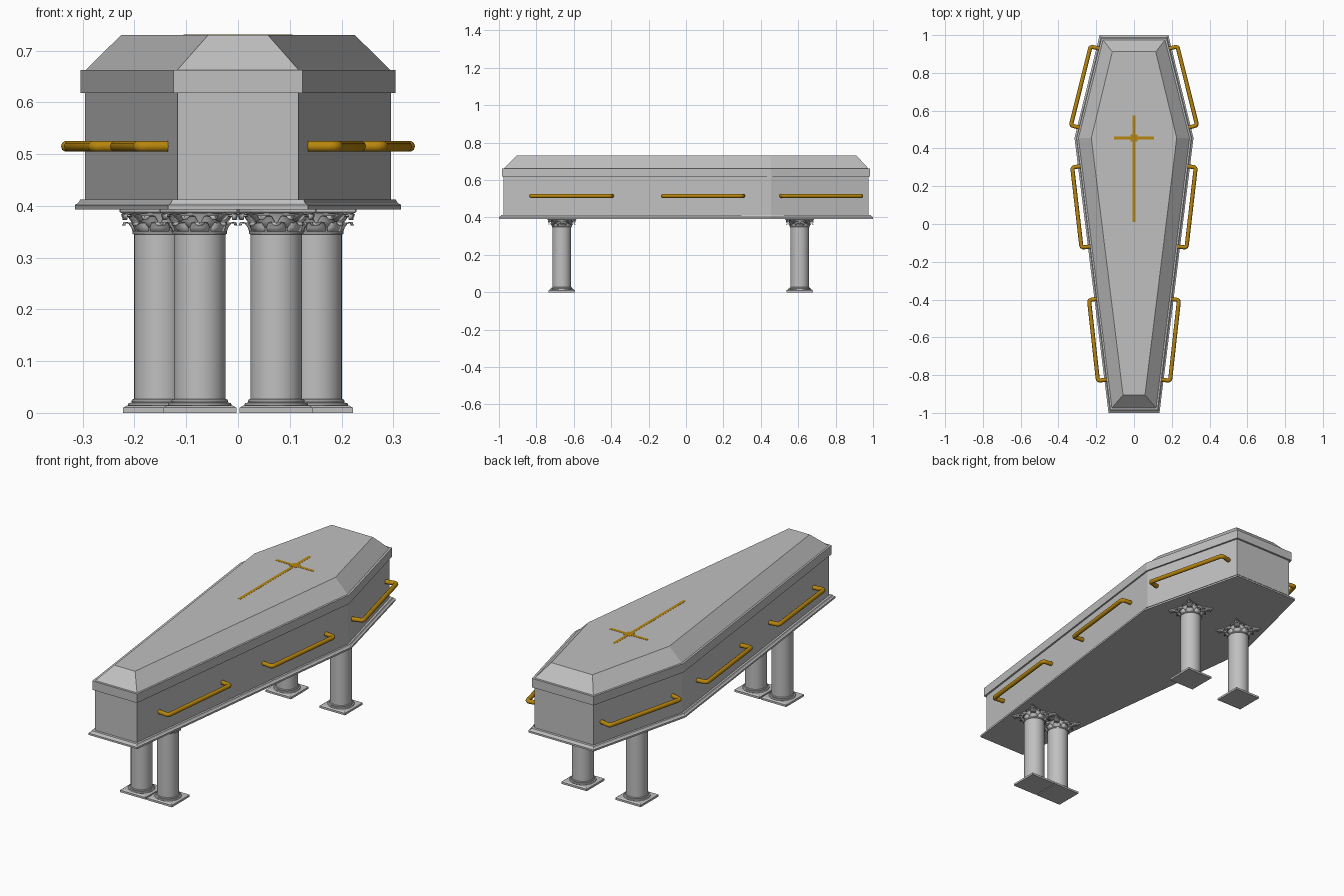
import bpy
import bmesh
from math import sin, cos, pi, radians
from mathutils import Vector, Matrix

old = bpy.data.objects.get("Cube")
if old:
    bpy.data.objects.remove(old, do_unlink=True)


def material(name, rgb, roughness):
    m = bpy.data.materials.new(name)
    m.use_nodes = True
    m.diffuse_color = (*rgb, 1)
    bsdf = m.node_tree.nodes["Principled BSDF"]
    bsdf.inputs["Base Color"].default_value = (*rgb, 1)
    bsdf.inputs["Roughness"].default_value = roughness
    return m


STONE = material("silver_grey", (0.527, 0.527, 0.527), 0.6)
GOLD = material("dark_gold", (0.479, 0.238, 0.004), 0.5)


def make_object(name, bm, mat, smooth=False):
    mesh = bpy.data.meshes.new(name)
    bm.to_mesh(mesh)
    bm.free()
    mesh.materials.append(mat)
    ob = bpy.data.objects.new(name, mesh)
    bpy.context.collection.objects.link(ob)
    if smooth:
        bpy.ops.object.select_all(action="DESELECT")
        ob.select_set(True)
        bpy.context.view_layer.objects.active = ob
        bpy.ops.object.shade_smooth_by_angle(angle=radians(35))
    return ob


def loft(bm, rings):
    """Skin a stack of equal-sized rings and cap both ends."""
    loops = [[bm.verts.new(p) for p in ring] for ring in rings]
    n = len(loops[0])
    for a, b in zip(loops, loops[1:]):
        for i in range(n):
            j = (i + 1) % n
            bm.faces.new((a[i], a[j], b[j], b[i]))
    bm.faces.new(loops[0][::-1])
    bm.faces.new(loops[-1])


def circle(r, z, n=32):
    return [(r * cos(2 * pi * i / n), r * sin(2 * pi * i / n), z) for i in range(n)]


def square(h, z):
    return [(-h, -h, z), (h, -h, z), (h, h, z), (-h, h, z)]


def coffin_ring(foot, foot_y, mid, head, head_y, z):
    """Six-sided coffin outline, widest at the shoulders."""
    right = [(foot, -foot_y, z), (mid, 0.455, z), (head, head_y, z)]
    return right + [(-x, y, z) for x, y, z in reversed(right)]


def coffin_part(name, *rings):
    bm = bmesh.new()
    loft(bm, [coffin_ring(*r) for r in rings])
    return make_object(name, bm, STONE)


# Coffin: bottom moulding, box, lid rim and bevelled lid
coffin_part("bottom_moulding",
            (0.135, 1.0, 0.315, 0.182, 1.0, 0.393),
            (0.135, 1.0, 0.315, 0.182, 1.0, 0.402),
            (0.130, 0.993, 0.309, 0.177, 0.993, 0.405),
            (0.127, 0.988, 0.305, 0.174, 0.988, 0.412))
coffin_part("coffin_box",
            (0.117, 0.975, 0.296, 0.165, 0.975, 0.41),
            (0.117, 0.975, 0.296, 0.165, 0.975, 0.62))
coffin_part("lid_rim",
            (0.125, 0.985, 0.304, 0.172, 0.985, 0.618),
            (0.125, 0.985, 0.304, 0.172, 0.985, 0.663))
coffin_part("lid_top",
            (0.117, 0.974, 0.294, 0.164, 0.974, 0.663),
            (0.058, 0.905, 0.226, 0.115, 0.912, 0.730))


def plate(name, x0, x1, y0, y1, z0, z1):
    bm = bmesh.new()
    loft(bm, [[(x0, y0, z), (x1, y0, z), (x1, y1, z), (x0, y1, z)] for z in (z0, z1)])
    return make_object(name, bm, GOLD)


# Inlaid cross on the lid
plate("cross_upright", -0.008, 0.008, 0.01, 0.575, 0.728, 0.7306)
plate("cross_arm", -0.105, 0.105, 0.447, 0.463, 0.728, 0.7308)
plate("cross_centre", -0.019, 0.019, 0.436, 0.474, 0.728, 0.7312)


def handle(name, points, side):
    """Round bar with softened elbows, its two ends set into the wall."""
    p = [Vector((side * x, y, 0.515)) for x, y in points]
    path = [p[0]]
    for a, corner, b in zip(p, p[1:], p[2:]):
        start = corner + (a - corner).normalized() * 0.014
        end = corner + (b - corner).normalized() * 0.014
        for t in (0, 0.25, 0.5, 0.75, 1):
            path.append(start.lerp(corner, t).lerp(corner.lerp(end, t), t))
    path.append(p[-1])
    curve = bpy.data.curves.new(name, "CURVE")
    curve.dimensions = "3D"
    curve.bevel_depth = 0.0108
    curve.bevel_resolution = 3
    curve.use_fill_caps = True
    spline = curve.splines.new("POLY")
    spline.points.add(len(path) - 1)
    for pt, co in zip(spline.points, path):
        pt.co = (*co, 1)
    curve.materials.append(GOLD)
    bpy.context.collection.objects.link(bpy.data.objects.new(name, curve))


# Three carrying handles on each side
HANDLES = {
    "foot": [(0.13, -0.822), (0.191, -0.83), (0.238, -0.402), (0.18, -0.395)],
    "middle": [(0.22, -0.118), (0.278, -0.125), (0.327, 0.3), (0.27, 0.307)],
    "head": [(0.275, 0.507), (0.334, 0.522), (0.23, 0.94), (0.17, 0.925)],
}
for side, word in ((1, "left"), (-1, "right")):
    for place, points in HANDLES.items():
        handle(f"{place}_handle_{word}", points, side)


def leaf(bm, angle, profile):
    """Curling leaf with a raised rib; profile holds radius, height, half width."""
    turn = Matrix.Rotation(angle, 3, "Z")
    rows = []
    for r, z, w in profile:
        strip = [(r - 0.003, -w, z), (r + 0.001, 0, z), (r - 0.003, w, z)]
        rows.append([bm.verts.new(turn @ Vector(c)) for c in strip])
    for a, b in zip(rows, rows[1:]):
        for i in range(2):
            bm.faces.new((a[i], a[i + 1], b[i + 1], b[i]))


LOWER_LEAF = [(0.051, 0.348, 0.017), (0.054, 0.358, 0.019), (0.060, 0.366, 0.016),
              (0.068, 0.367, 0.010), (0.070, 0.362, 0.004)]
UPPER_LEAF = [(0.053, 0.358, 0.017), (0.056, 0.370, 0.018), (0.064, 0.379, 0.015),
              (0.074, 0.380, 0.009), (0.076, 0.374, 0.004)]
CORNER_LEAF = [(0.056, 0.370, 0.014), (0.070, 0.382, 0.013), (0.088, 0.385, 0.011),
               (0.099, 0.382, 0.008), (0.096, 0.374, 0.005)]


def abacus_ring(scale, z):
    """Square slab outline with hollowed sides and clipped corners."""
    ring = []
    for k in range(4):
        turn = Matrix.Rotation(k * pi / 2, 3, "Z")
        for t in (-0.95, -0.6, -0.3, 0, 0.3, 0.6, 0.95):
            p = Vector((t * 0.08, -(0.055 + 0.025 * t * t), 0)) * scale
            ring.append(turn @ p + Vector((0, 0, z)))
    return ring


def column(name, x, y):
    # Square plinth with a sloped top
    bm = bmesh.new()
    loft(bm, [square(0.071, 0), square(0.071, 0.010), square(0.064, 0.014)])
    plinth = make_object(name + "_plinth", bm, STONE)

    # Turned base mouldings, shaft and capital bell
    bm = bmesh.new()
    profile = [(0.060, 0.012), (0.062, 0.015), (0.060, 0.019), (0.054, 0.020),
               (0.055, 0.023), (0.053, 0.026), (0.050, 0.027), (0.050, 0.345),
               (0.053, 0.346), (0.053, 0.350), (0.050, 0.352), (0.052, 0.370),
               (0.060, 0.386)]
    loft(bm, [circle(r, z) for r, z in profile])
    shaft = make_object(name + "_shaft", bm, STONE, smooth=True)

    # Two tiers of leaves and four corner scrolls
    bm = bmesh.new()
    for i in range(8):
        leaf(bm, i * pi / 4, LOWER_LEAF)
        leaf(bm, (i + 0.5) * pi / 4, UPPER_LEAF)
    for i in range(4):
        leaf(bm, (i + 0.5) * pi / 2, CORNER_LEAF)
    leaves = make_object(name + "_capital_leaves", bm, STONE, smooth=True)
    thick = leaves.modifiers.new("thickness", "SOLIDIFY")
    thick.thickness = 0.002

    # Hollow-sided slab under the coffin
    bm = bmesh.new()
    loft(bm, [abacus_ring(0.93, 0.385), abacus_ring(1, 0.388), abacus_ring(1, 0.394)])
    slab = make_object(name + "_capital_slab", bm, STONE)
    for part in (plinth, shaft, leaves, slab):
        part.location = (x, y, 0)


# Four supporting columns
for side, word in ((1, "left"), (-1, "right")):
    column(f"front_column_{word}", side * 0.074, -0.664)
    column(f"back_column_{word}", side * 0.151, 0.608)
